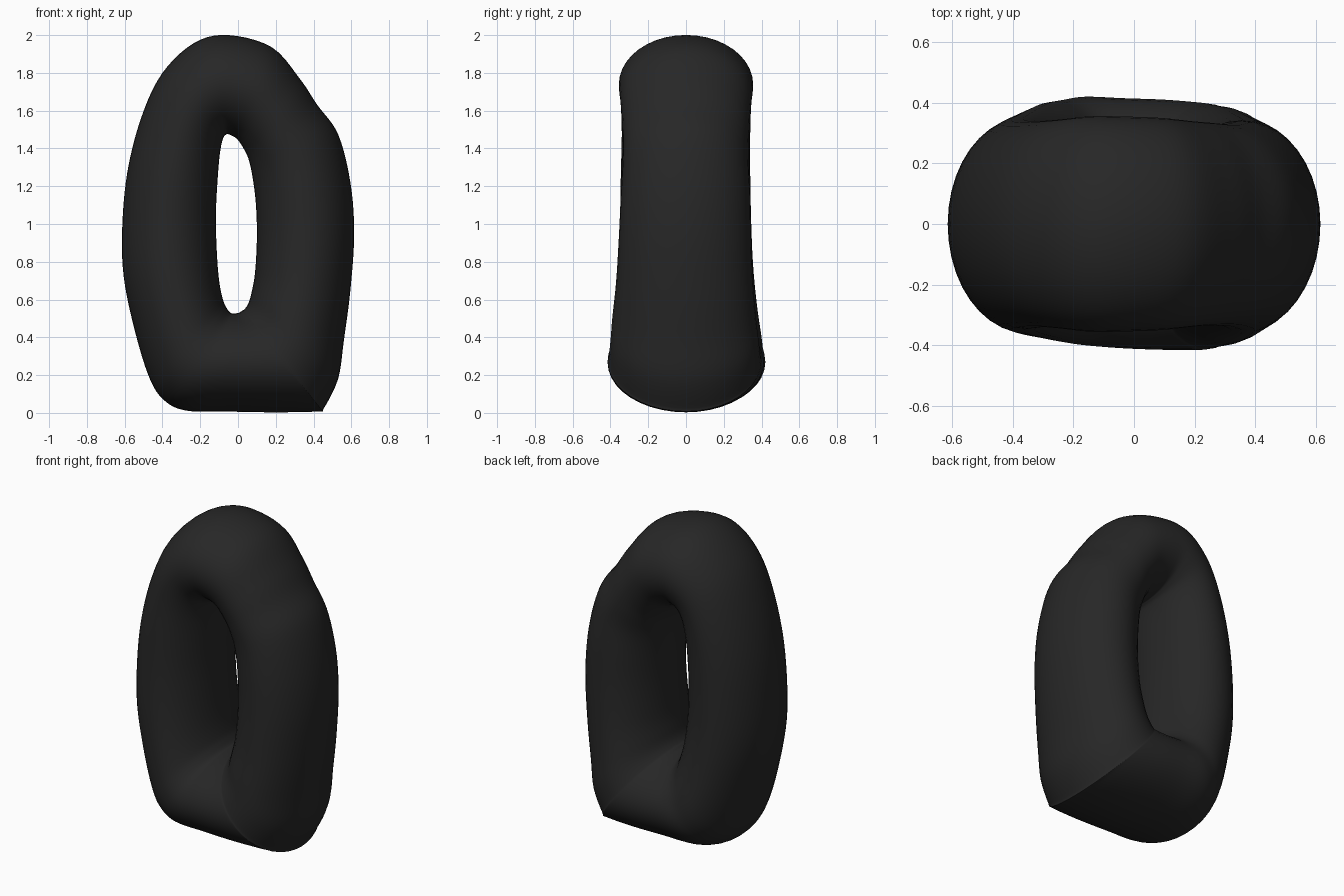
import bpy, bmesh, math

# Stations round the ring: outer x, z, inner x, z, front depth, back depth
STATIONS = [
    (-0.05, 2.00, -0.05, 1.475, 0.355, 0.355),
    (0.18, 1.935, -0.005, 1.45, 0.35, 0.35),
    (0.33, 1.765, 0.035, 1.39, 0.34, 0.34),
    (0.42, 1.63, 0.06, 1.33, 0.335, 0.335),
    (0.53, 1.475, 0.08, 1.23, 0.335, 0.33),
    (0.595, 1.22, 0.095, 1.10, 0.345, 0.34),
    (0.615, 0.95, 0.10, 0.93, 0.355, 0.345),
    (0.595, 0.65, 0.09, 0.74, 0.37, 0.355),
    (0.56, 0.38, 0.07, 0.63, 0.39, 0.37),
    (0.53, 0.18, 0.055, 0.58, 0.40, 0.385),
    (0.455, 0.025, 0.035, 0.55, 0.41, 0.395),
    (0.425, 0.008, 0.02, 0.54, 0.415, 0.40),
    (0.20, 0.003, 0.005, 0.53, 0.415, 0.41),
    (-0.05, 0.007, -0.02, 0.527, 0.41, 0.415),
    (-0.28, 0.013, -0.04, 0.53, 0.40, 0.42),
    (-0.40, 0.075, -0.06, 0.555, 0.39, 0.41),
    (-0.475, 0.20, -0.08, 0.60, 0.38, 0.40),
    (-0.55, 0.45, -0.10, 0.70, 0.37, 0.375),
    (-0.605, 0.72, -0.112, 0.85, 0.36, 0.355),
    (-0.613, 0.98, -0.117, 1.05, 0.35, 0.345),
    (-0.585, 1.28, -0.107, 1.25, 0.345, 0.34),
    (-0.51, 1.57, -0.095, 1.38, 0.34, 0.34),
    (-0.40, 1.80, -0.08, 1.45, 0.345, 0.345),
    (-0.23, 1.96, -0.065, 1.472, 0.355, 0.355),
]
STEPS, SIDES = 5, 40


def catmull(a, b, c, d, t):
    return 0.5 * (2 * b + (c - a) * t + (2 * a - 5 * b + 4 * c - d) * t * t
                  + (3 * b - a - 3 * c + d) * t ** 3)


# Closed smooth interpolation of the stations
n = len(STATIONS)
sections = []
for i in range(n):
    q = [STATIONS[(i + k) % n] for k in (-1, 0, 1, 2)]
    for s in range(STEPS):
        sections.append([catmull(*v, s / STEPS) for v in zip(*q)])

# Oval cross-section swept round the hole
bm = bmesh.new()
rings = []
for ox, oz, ix, iz, front, back in sections:
    ring = []
    for k in range(SIDES):
        a = 2 * math.pi * k / SIDES
        c, s = math.cos(a), math.sin(a)
        w = (1 + c) / 2
        y = s * (back if s > 0 else front)
        ring.append(bm.verts.new((ix + (ox - ix) * w, y, max(0, iz + (oz - iz) * w))))
    rings.append(ring)
for i, r in enumerate(rings):
    nxt = rings[(i + 1) % len(rings)]
    for k in range(SIDES):
        j = (k + 1) % SIDES
        bm.faces.new((r[k], r[j], nxt[j], nxt[k]))
bmesh.ops.recalc_face_normals(bm, faces=bm.faces)
for f in bm.faces:
    f.smooth = True

mesh = bpy.data.meshes.new("ring_body")
bm.to_mesh(mesh)
bm.free()
body = bpy.data.objects.new("ring_body", mesh)
bpy.context.collection.objects.link(body)

mat = bpy.data.materials.new("matte black")
mat.diffuse_color = (0.02, 0.02, 0.02, 1)
mesh.materials.append(mat)
